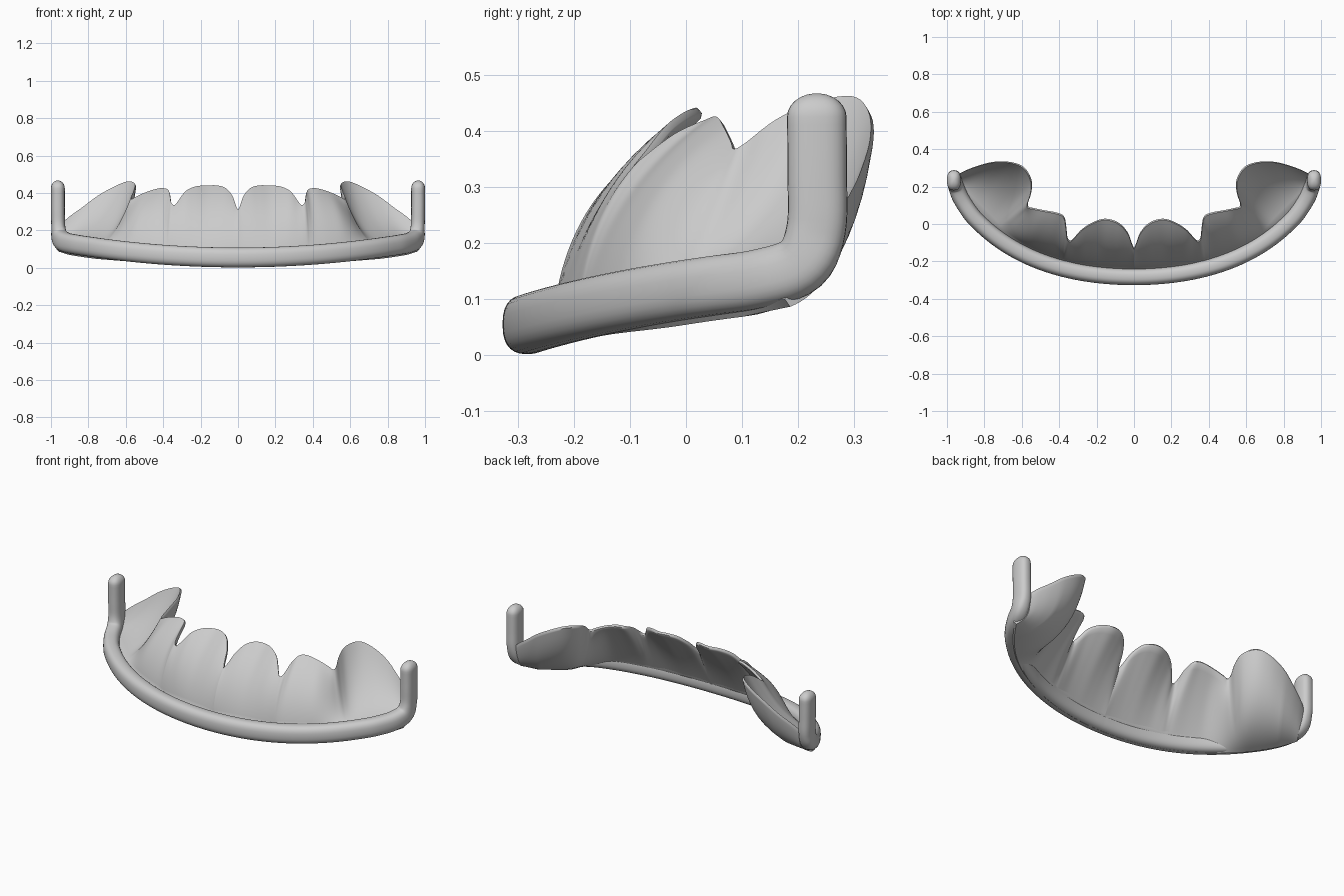
import bpy, bmesh
from math import sin, cos, pi, radians
from mathutils import Vector

if "Cube" in bpy.data.objects:
    bpy.data.objects.remove(bpy.data.objects["Cube"])

CY = 0.832  # centre of the rim's arc in plan


def arc(deg, r, dz=0.0):
    """Point near the rim arc; fuller toward the corners and climbing to the ends."""
    a = radians(deg)
    r += 0.054 * sin(min(deg / 46, 1.25) * pi / 2) ** 2
    x = r * sin(a)
    return Vector((x, CY - r * cos(a), 0.055 + 0.092 * x * x + dz))


def catmull(rows, n):
    """Smoothly resample a list of vectors."""
    out = []
    for i in range(len(rows) - 1):
        p0, p1, p2, p3 = (rows[min(max(i + k, 0), len(rows) - 1)] for k in (-1, 0, 1, 2))
        for s in range(n):
            t = s / n
            out.append(0.5 * (2 * p1 + (p2 - p0) * t + (2 * p0 - 5 * p1 + 4 * p2 - p3) * t * t
                              + (3 * p1 - p0 - 3 * p2 + p3) * t ** 3))
    return out + [rows[-1].copy()]


def loft(name, rings):
    """Closed rings joined into a half body, capped at the far end, mirrored in x."""
    bm = bmesh.new()
    vs = [[bm.verts.new(p) for p in r] for r in rings]
    n = len(vs[0])
    for a, b in zip(vs, vs[1:]):
        for i in range(n):
            j = (i + 1) % n
            bm.faces.new((a[i], a[j], b[j], b[i]))
    bm.faces.new(vs[-1])
    bmesh.ops.recalc_face_normals(bm, faces=bm.faces)
    me = bpy.data.meshes.new(name)
    bm.to_mesh(me)
    bm.free()
    ob = bpy.data.objects.new(name, me)
    bpy.context.collection.objects.link(ob)
    bpy.ops.object.select_all(action='DESELECT')
    ob.select_set(True)
    bpy.context.view_layer.objects.active = ob
    bpy.ops.object.shade_smooth_by_angle(angle=radians(50))
    m = ob.modifiers.new("mirror", 'MIRROR')
    m.use_clip = True
    m.merge_threshold = 0.002
    return ob


# Rim: rounded bar along the arc, turning up into an end post
path = [arc(d, 1.115) for d in range(0, 52, 4)]
path += [Vector(p) for p in ((0.924, 0.135, 0.137), (0.953, 0.205, 0.163), (0.961, 0.232, 0.225),
                             (0.963, 0.234, 0.32), (0.963, 0.233, 0.425))]
path = catmull(path, 5)
N = 28
rings = []


def section(c, t, scale):
    post = min(max((c.z - 0.14) / 0.08, 0), 1)
    n = Vector((t.y, -t.x, 0))
    n = Vector((1, 0, 0)) if post > 0 and n.length < 0.3 else n.normalized()
    n = n.lerp(Vector((1, 0, 0)), post)
    n = (n - t * n.dot(t)).normalized()
    b = t.cross(n)
    w, h = 0.044 - 0.007 * post, 0.053
    ring = []
    for i in range(N):
        q = 2 * pi * i / N
        f = lambda v: abs(v) ** 0.8 * (1 if v >= 0 else -1)
        ring.append(c + n * (w * scale * f(cos(q))) + b * (h * scale * f(sin(q))))
    return ring


for i, c in enumerate(path):
    t = (path[min(i + 1, len(path) - 1)] - path[max(i - 1, 0)]).normalized()
    if i == 0:
        t = Vector((1, 0, 0))
    rings.append(section(c, t, 1))
for k in range(1, 7):  # domed post top
    q = k / 6.3 * pi / 2
    rings.append(section(path[-1] + Vector((0, 0, 0.042 * sin(q))), Vector((0, 0, 1)), cos(q)))
loft("rim_with_end_posts", rings)

# Scalloped shell: base angle on the rim, then the top edge point x, y, z
edge = [
    (0, 0, -.135, .31), (.5, .012, -.11, .335), (2, .03, -.06, .385), (4.5, .065, -.015, .425),
    (7, .11, .012, .44), (9.5, .165, .02, .44), (12.5, .225, .0, .435), (15, .28, -.035, .41),
    (17.5, .318, -.075, .36), (19, .34, -.095, .335), (20, .358, -.08, .35), (20.8, .365, -.02, .395),
    (22.5, .378, .035, .42), (26, .42, .055, .425), (31, .49, .068, .405), (35.5, .545, .08, .38),
    (38.5, .567, .085, .368), (40, .572, .105, .378), (41, .555, .16, .42), (42.5, .552, .225, .45),
    (45, .59, .295, .462), (48, .66, .325, .435), (50.5, .75, .328, .385), (53, .83, .31, .325),
    (55, .9, .285, .275), (56, .945, .262, .235)]
M = 14
rings = []
for row in catmull([Vector(e) for e in edge], 5):
    deg, tip = row[0], Vector(row[1:4])
    k = min(max((deg - 30) / 14, 0), 1)
    k = k * k * (3 - 2 * k)  # front lobes arch over, end lobes are cupped
    end = min(max((56 - deg) / 5, 0), 1)  # bulge fades into the post
    inward = Vector((-sin(radians(deg)), cos(radians(deg)), 0))
    if deg < 1:
        inward.x = 0

    def control(a, c):
        d = c - a
        s = 0.17 + 0.43 * k
        return a + Vector((d.x * s, d.y * s, d.z * (0.62 - 0.47 * k)))

    def bez(a, b, c, t):
        return a * (1 - t) ** 2 + b * (2 * t * (1 - t)) + c * t * t

    base = arc(deg, 1.068, 0.02)
    low = arc(deg, 1.108, -0.053 - 0.008 * k * end)
    mid = control(base, tip)
    mid2 = mid + inward * (0.035 + 0.03 * k * end) - Vector((0, 0, 0.05 + 0.04 * k * end))
    tip2 = tip + inward * 0.006 + Vector((0, 0, -0.018))
    ring = [bez(base, mid, tip, i / M) for i in range(M + 1)]
    ring.append((tip + tip2) / 2 + inward * 0.005)
    ring += [bez(low, mid2, tip2, 1 - i / M) for i in range(M + 1)]
    ring.append(arc(deg, 1.125, -0.042))
    rings.append(ring)
loft("scalloped_shell", rings)
